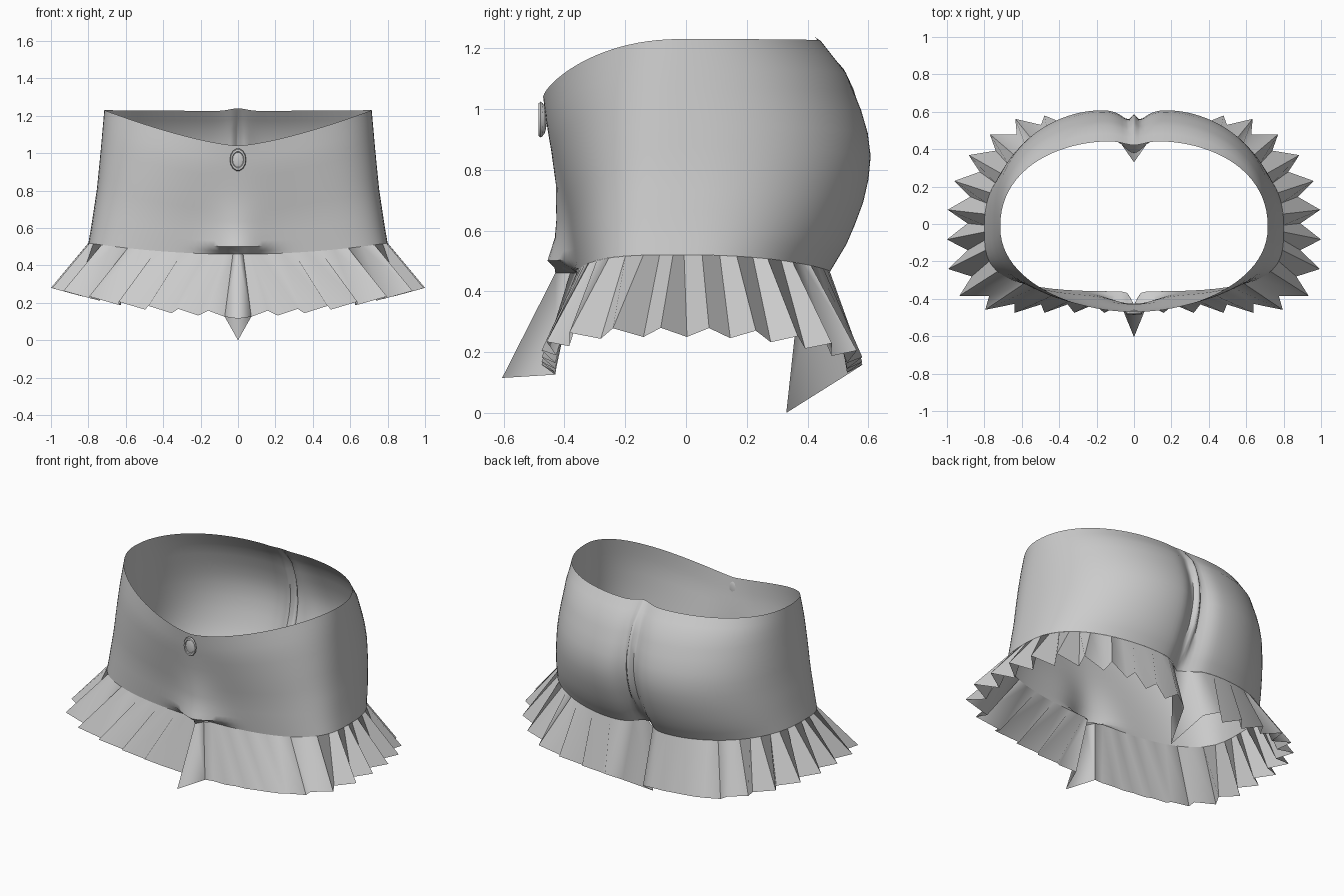
import bpy, bmesh, math
from mathutils import Vector

if "Cube" in bpy.data.objects:
    bpy.data.objects.remove(bpy.data.objects["Cube"])


def interp(pts, t):
    for (a, va), (b, vb) in zip(pts, pts[1:]):
        if t <= b:
            return va + (vb - va) * (t - a) / (b - a)
    return pts[-1][1]


def bump(x, w):
    return math.exp(-(x / w) ** 2)


# Profiles from the hem seam (0) to the waist (1)
SIDE = [(0, .80), (.12, .785), (.4, .755), (.68, .735), (1, .715)]
FRONT = [(0, .36), (.3, .385), (.55, .42), (.8, .455), (1, .47)]
BACK = [(0, .49), (.14, .555), (.31, .604), (.42, .622), (.545, .628),
        (.7, .592), (.86, .54), (1, .452)]
FRONT_BULGE = [(0, .0), (.03, .035), (.07, .09), (.2, .055), (.5, .015), (.75, 0), (1, 0)]
CREASE = [(0, .11), (.15, .10), (.5, .08), (.85, .05), (1, .03)]


def outline(v, sx, fy, by, fn, bn):
    """Right half outline: v=0 front centre, 1 side, 2 back centre."""
    front = v <= 1
    a = math.pi / 2 * (v if front else 2 - v) ** 1.6
    n = fn if front else bn
    x = sx * max(0, math.sin(a)) ** (2 / n)
    y = (-fy if front else by) * max(0, math.cos(a)) ** (2 / n)
    return x, y


def body_point(v, t):
    sx = interp(SIDE, t)
    x, y = outline(v, sx, interp(FRONT, t), interp(BACK, t), 3.3 - 1.3 * t, 2.45 - .15 * t)
    s = x / sx
    y -= .02 * s ** 4          # widest point sits slightly forward
    low = .46 + .06 * s * s
    if v <= 1:
        top = 1.04 + .19 * s ** 1.4
        y -= interp(FRONT_BULGE, t) * bump(x, .14)
        y -= .07 * bump(x, .025) * max(0, 1 - t / .06)
    else:
        top = 1.225 + .005 * s + .015 * bump(x, .06)
        y -= interp(CREASE, t) * (.7 * bump(x, .075) + .3 * bump(x, .18))
        y += .04 * bump(x, .02) * min(1, t / .3, (1 - t) / .2)
    return Vector((x, y, low + (top - low) * t))


def grid_object(name, rows, angle):
    """Skin the rows of the right half, then mirror."""
    bm = bmesh.new()
    vs = [[bm.verts.new(p) for p in row] for row in rows]
    for r0, r1 in zip(vs, vs[1:]):
        for i in range(len(r0) - 1):
            bm.faces.new((r0[i], r0[i + 1], r1[i + 1], r1[i]))
    me = bpy.data.meshes.new(name)
    bm.to_mesh(me)
    bm.free()
    ob = bpy.data.objects.new(name, me)
    bpy.context.collection.objects.link(ob)
    mod = ob.modifiers.new("mirror", 'MIRROR')
    mod.merge_threshold = .0005
    smooth(ob, angle)
    return ob


def smooth(ob, angle):
    bpy.ops.object.select_all(action='DESELECT')
    ob.select_set(True)
    bpy.context.view_layer.objects.active = ob
    bpy.ops.object.shade_smooth_by_angle(angle=math.radians(angle))


# Fitted skirt body
N = 32
levels = [0, .03, .07, .12, .2, .3, .4, .5, .6, .7, .78, .86, .93, 1]
grid_object("skirt_body",
            [[body_point(i / N, t) for i in range(2 * N + 1)] for t in levels], 50)


# Pleated ruffle: even steps along the hem, alternating fold and valley
def hem_curve(v, k):
    x, y = outline(v, 1.0 - .11 * k, .5 - .05 * k, .67 - .06 * k, 4.4, 2.4)
    y -= .02 * x ** 4
    return x, max(-.475 + .045 * k, min(.58 - .05 * k, y))


M, PLEATS = 600, 34
samples = [i * 2 / M for i in range(M + 1)]
lengths = [0.0]
for a, b in zip(samples, samples[1:]):
    lengths.append(lengths[-1] + math.dist(hem_curve(a, .5), hem_curve(b, .5)))
along = list(zip(lengths, samples))

seam, hem = [], []
for i in range(PLEATS + 1):
    v = interp(along, lengths[-1] * i / PLEATS)
    k = i % 2
    x, y = hem_curve(v, k)
    z = .155 + .125 * min(1, x / (1 - .11 * k)) ** 2 - .03 * k
    seam.append(body_point(v, 0))
    hem.append(Vector((x, y, z)))
hem[0] = Vector((0, -.605, .115))
hem[-1] = Vector((0, .33, 0))
for p in (seam[0], hem[0], seam[-1], hem[-1]):
    p.x = 0
# straight folds from seam to hem, softly shaded across each fold
grid_object("pleated_ruffle", [seam, hem], 60)

# Oval waist button with a raised rim
bpy.ops.mesh.primitive_uv_sphere_add(segments=12, ring_count=8, radius=1,
                                     location=(0, -.472, .965))
button = bpy.context.object
button.name = "button"
button.scale = (.036, .014, .052)
smooth(button, 40)
bpy.ops.mesh.primitive_torus_add(major_segments=14, minor_segments=6, major_radius=.036,
                                 minor_radius=.008, location=(0, -.478, .965),
                                 rotation=(math.pi / 2, 0, 0))
rim = bpy.context.object
rim.name = "button_rim"
rim.scale = (1, 1.38, 1)
smooth(rim, 50)
